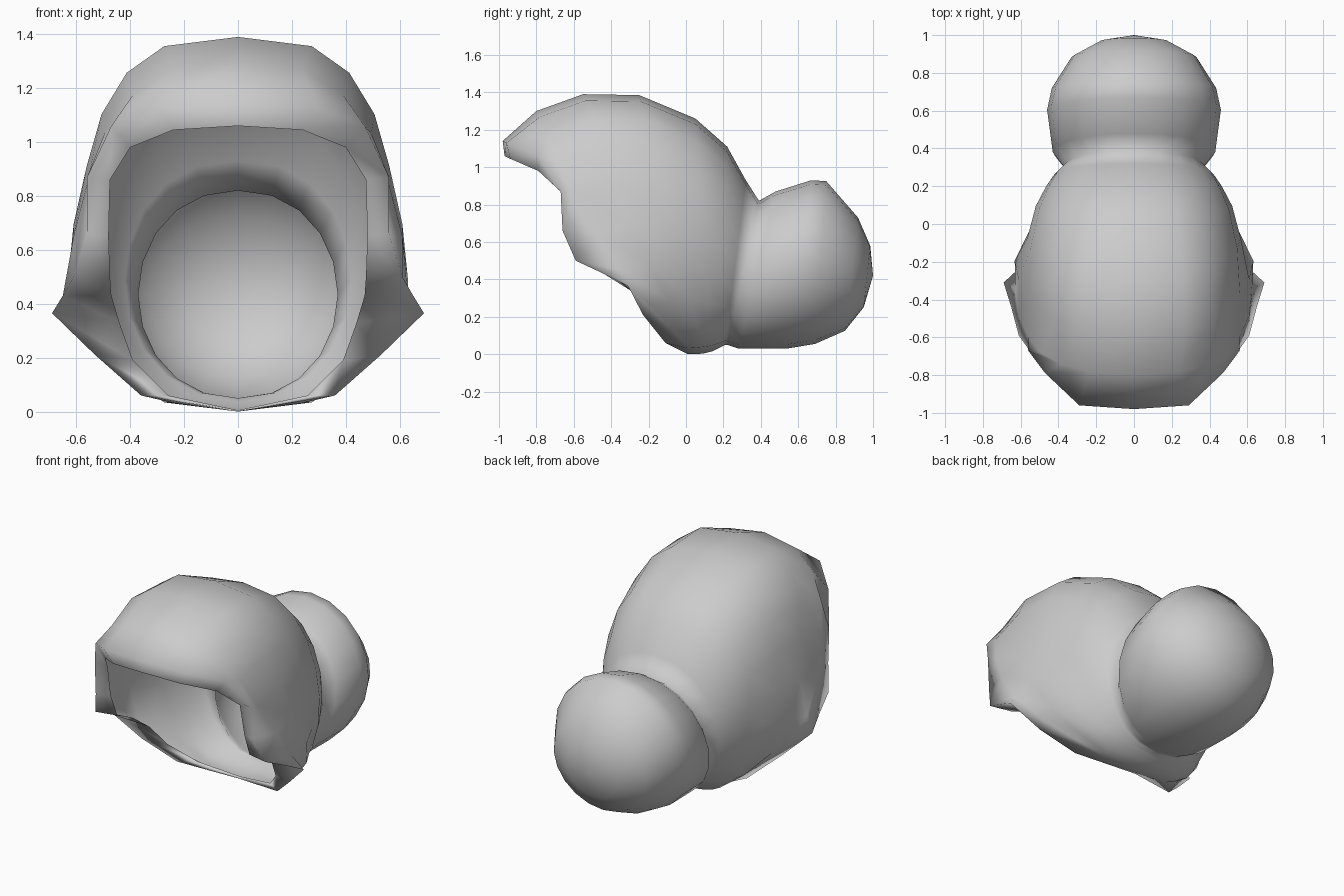
import bpy, bmesh, math

if "Cube" in bpy.data.objects:
    bpy.data.objects.remove(bpy.data.objects["Cube"])

N = 10  # steps from top centre to bottom centre on one side


def ring(top, bottom, w, bow=0.0, power=0.68, flare=()):
    """Half of a tilted oval running from its top point to its bottom point."""
    pts = []
    for k in range(N + 1):
        a = math.pi * k / N
        t = (1 - math.cos(a)) / 2
        s = 0.0 if k in (0, N) else math.sin(a)
        push = dict(flare).get(k, 0)
        pts.append((w * s ** power + push,
                    top[0] + (bottom[0] - top[0]) * t - bow * s ** 3,
                    top[1] + (bottom[1] - top[1]) * t))
    return pts


def loft(name, halves, pole):
    """Mirror half rings into closed loops, skin them and close the far end."""
    bm = bmesh.new()
    loops = []
    for h in halves:
        full = h + [(-x, y, z) for x, y, z in reversed(h[1:-1])]
        loops.append([bm.verts.new(p) for p in full])
    n = 2 * N
    for a, b in zip(loops, loops[1:]):
        for i in range(n):
            j = (i + 1) % n
            bm.faces.new((a[i], a[j], b[j], b[i]))
    tip = bm.verts.new(pole)
    for i in range(n):
        bm.faces.new((loops[-1][i], loops[-1][(i + 1) % n], tip))
    # turn the faces outwards
    bm.normal_update()
    if sum(f.normal.x * f.calc_center_median().x for f in bm.faces) < 0:
        bmesh.ops.reverse_faces(bm, faces=bm.faces[:])
    me = bpy.data.meshes.new(name)
    bm.to_mesh(me)
    bm.free()
    for p in me.polygons:
        p.use_smooth = True
    ob = bpy.data.objects.new(name, me)
    bpy.context.collection.objects.link(ob)
    return ob


# Face opening: inner edge and outer edge of the rolled rim
rim_inner = [(0, -.97, 1.06), (.24, -.94, 1.045), (.40, -.79, .98), (.475, -.66, .86),
             (.48, -.62, .65), (.475, -.56, .50), (.47, -.41, .43), (.44, -.28, .33),
             (.39, -.17, .19), (.26, -.04, .06), (0, .03, .005)]
rim_outer = [(0, -.98, 1.14), (.29, -.96, 1.13), (.47, -.79, 1.06), (.56, -.67, .87),
             (.56, -.66, .66), (.61, -.59, .50), (.65, -.44, .43), (.69, -.31, .365),
             (.53, -.23, .21), (.36, -.11, .06), (0, .01, 0)]

# Hood with flared side locks, running back into the neck
hood = [
    rim_inner, rim_outer,
    ring((-.80, 1.30), (.03, 0), .58, .10, .75, ((5, .03), (6, .07), (7, .07))),
    ring((-.55, 1.39), (.06, 0), .58, .05, .64, ((5, .03), (6, .07), (7, .05))),
    ring((-.25, 1.385), (.10, .005), .565, 0, .66),
    ring((.05, 1.26), (.14, .015), .52, 0, .72),
    ring((.22, 1.11), (.18, .035), .465, 0, .78),
    ring((.32, .93), (.21, .05), .42, 0, .86),
    ring((.39, .82), (.22, .05), .37, 0, .92)]

# Bun: rounded ball behind the neck
bun = [
    ring((.48, .87), (.28, .03), .43, 0, .95),
    ring((.67, .93), (.54, .03), .46, 0, 1),
    ring((.75, .925), (.69, .055), .435, 0, 1),
    ring((.92, .73), (.85, .125), .33, 0, 1),
    ring((.985, .58), (.95, .25), .18, 0, 1)]

loft("hair_hood_and_bun", hood + bun, (0, 1.0, .42))
